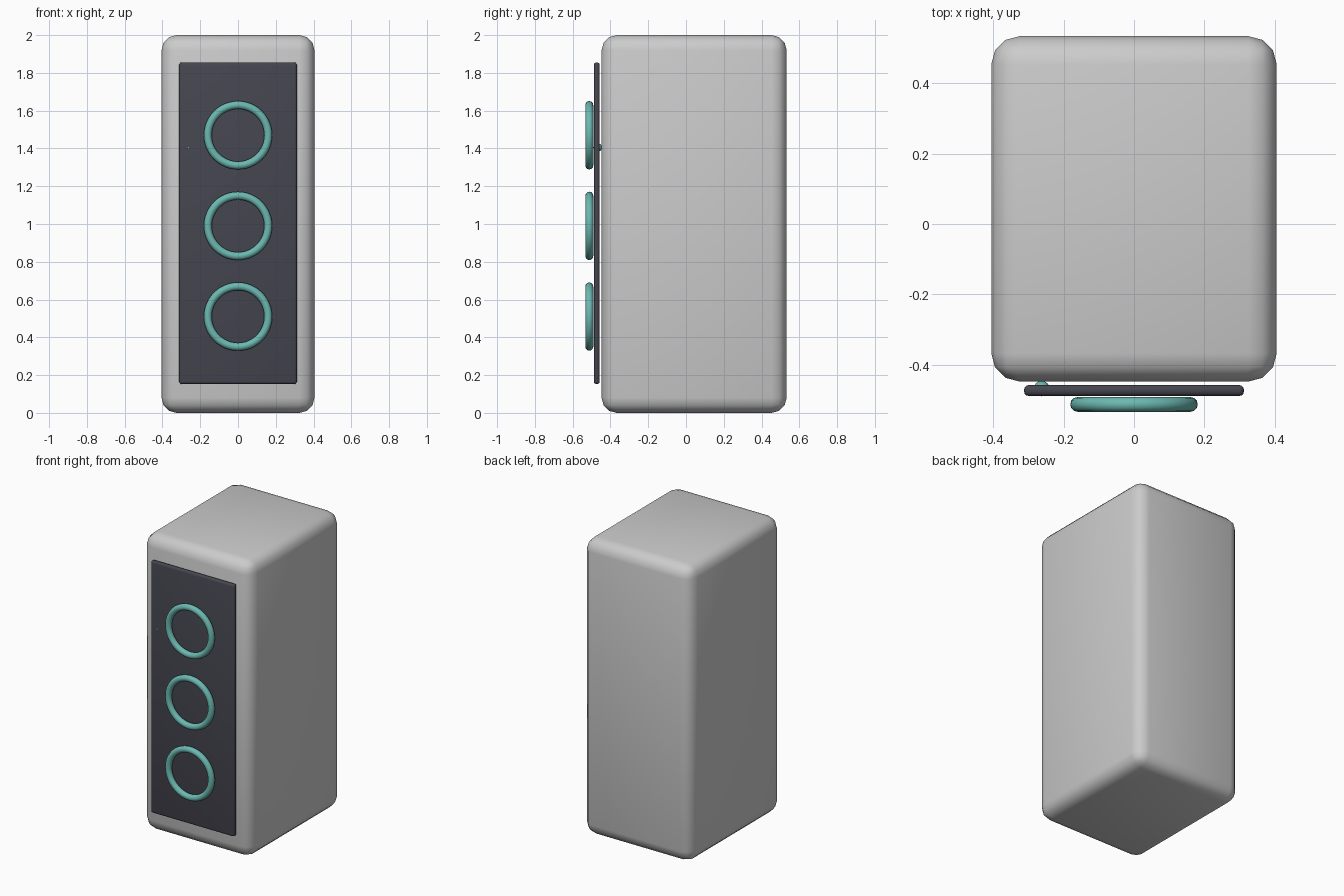
import bpy, math

if "Cube" in bpy.data.objects:
    bpy.data.objects.remove(bpy.data.objects["Cube"])


def material(name, rgb):
    m = bpy.data.materials.new(name)
    m.diffuse_color = (*rgb, 1)
    m.use_nodes = True
    m.node_tree.nodes["Principled BSDF"].inputs["Base Color"].default_value = m.diffuse_color
    return m


def finish(obj, name, mat=None):
    obj.name = name
    if mat:
        obj.data.materials.append(mat)
    return obj


def rounded_box(name, lo, hi, bevel, segments, mat=None):
    bpy.ops.mesh.primitive_cube_add(size=1, location=[(a + b) / 2 for a, b in zip(lo, hi)])
    obj = finish(bpy.context.object, name, mat)
    obj.scale = [b - a for a, b in zip(lo, hi)]
    bpy.ops.object.transform_apply(location=False, rotation=False, scale=True)
    mod = obj.modifiers.new("rounded_edges", 'BEVEL')
    mod.width, mod.segments = bevel, segments
    bpy.ops.object.modifier_apply(modifier=mod.name)
    bpy.ops.object.shade_smooth_by_angle(angle=math.radians(40))
    return obj


dark = material("dark_grille", (0.06, 0.06, 0.08))
teal = material("teal_trim", (0.15, 0.48, 0.44))

# Cabinet and front panel
rounded_box("cabinet", (-0.405, -0.447, 0), (0.405, 0.533, 2), 0.08, 3)
rounded_box("front_panel", (-0.312, -0.488, 0.153), (0.312, -0.457, 1.855), 0.013, 3, dark)

# Speaker rings
for i, z in enumerate((0.51, 0.99, 1.47)):
    bpy.ops.mesh.primitive_torus_add(location=(0, -0.512, z), rotation=(math.pi / 2, 0, 0),
                                     major_radius=0.16, minor_radius=0.021,
                                     major_segments=48, minor_segments=12)
    finish(bpy.context.object, f"speaker_ring_{i + 1}", teal)
    bpy.ops.object.shade_smooth()

# Small indicator light tucked behind the panel
bpy.ops.mesh.primitive_uv_sphere_add(segments=16, ring_count=8, radius=0.022,
                                     location=(-0.262, -0.467, 1.405))
finish(bpy.context.object, "indicator_light", teal)
bpy.ops.object.shade_smooth()
